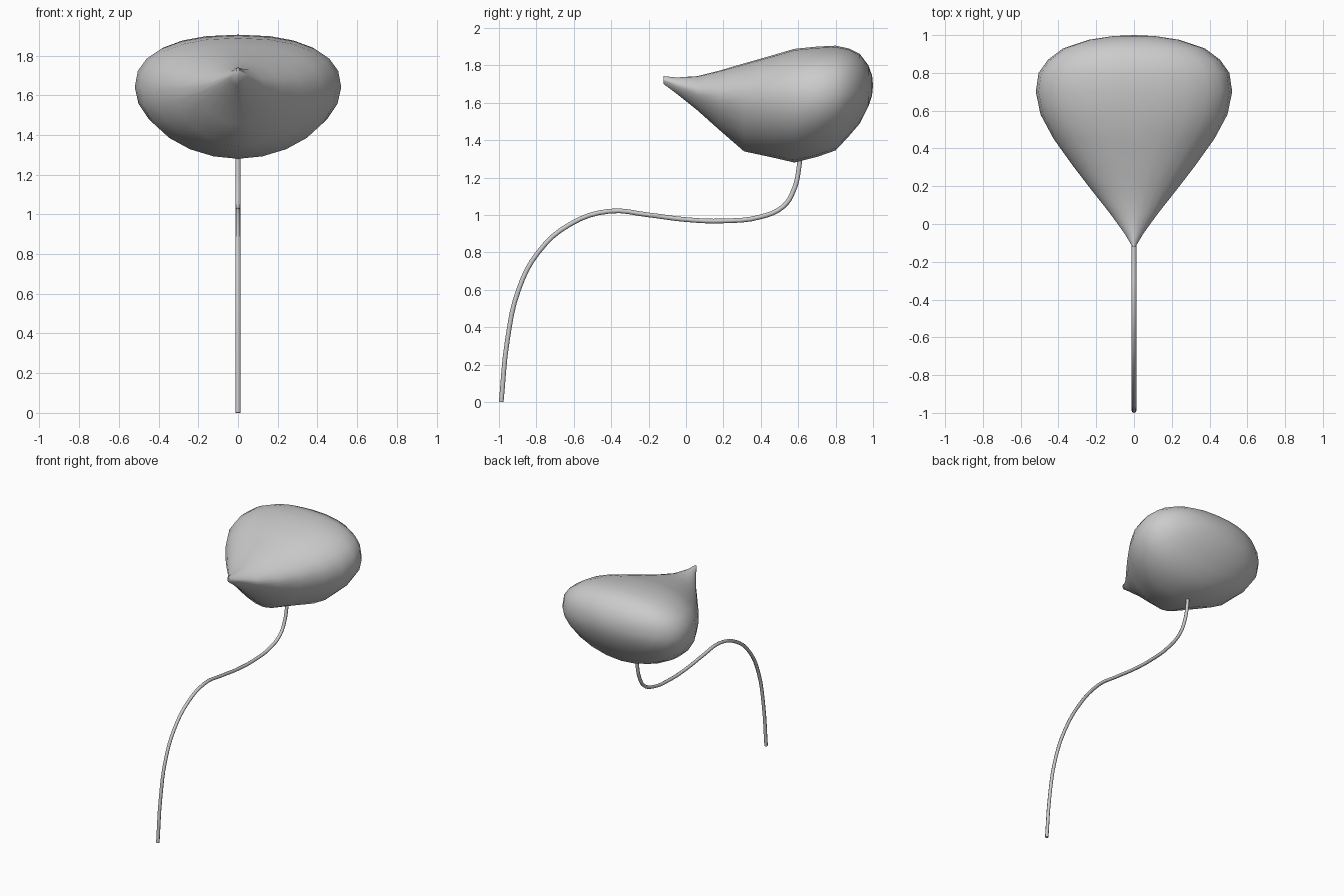
import bpy, bmesh, math

cube = bpy.data.objects.get("Cube")
if cube:
    bpy.data.objects.remove(cube, do_unlink=True)

grey = bpy.data.materials.new("light_grey")
grey.use_nodes = True
colour = (0.6, 0.6, 0.6, 1)
grey.diffuse_color = colour
grey.node_tree.nodes["Principled BSDF"].inputs["Base Color"].default_value = colour


def finish(obj, angle):
    bpy.ops.object.select_all(action='DESELECT')
    obj.select_set(True)
    bpy.context.view_layer.objects.active = obj
    if obj.type == 'CURVE':
        bpy.ops.object.convert(target='MESH')
    bpy.ops.object.shade_smooth_by_angle(angle=math.radians(angle))


# Balloon body: sections along y as (y, half width, bottom, widest height, top)
sections = [
    (-0.12, 0.008, 1.70, 1.72, 1.742),
    (-0.05, 0.05, 1.648, 1.695, 1.735),
    (0.06, 0.13, 1.56, 1.66, 1.742),
    (0.18, 0.225, 1.453, 1.64, 1.772),
    (0.31, 0.325, 1.34, 1.63, 1.81),
    (0.45, 0.425, 1.31, 1.63, 1.85),
    (0.58, 0.495, 1.28, 1.63, 1.888),
    (0.70, 0.52, 1.31, 1.64, 1.90),
    (0.80, 0.505, 1.345, 1.65, 1.905),
    (0.87, 0.455, 1.42, 1.66, 1.89),
    (0.93, 0.375, 1.49, 1.67, 1.86),
    (0.975, 0.24, 1.58, 1.68, 1.80),
    (0.995, 0.11, 1.64, 1.69, 1.745),
]
SIDES = 24


def power(value, exponent):
    return math.copysign(abs(value) ** exponent, value)


bm = bmesh.new()
rings = []
for y, half, low, mid, high in sections:
    # pinched near the nose, rounder towards the back
    blend = min(1, max(0, (y + 0.12) / 0.7))
    ring = []
    for i in range(SIDES):
        a = 2 * math.pi * i / SIDES
        up = math.sin(a) >= 0
        e = 1.25 - 0.4 * blend if up else 1.3 - 0.27 * blend
        height = high - mid if up else mid - low
        ring.append(bm.verts.new((half * power(math.cos(a), e), y,
                                  mid + height * power(math.sin(a), e))))
    rings.append(ring)
for a, b in zip(rings, rings[1:]):
    for i in range(SIDES):
        j = (i + 1) % SIDES
        bm.faces.new((a[i], a[j], b[j], b[i]))
bm.faces.new(rings[0])
back = bm.verts.new((0, 1.0, 1.69))
for i in range(SIDES):
    bm.faces.new((rings[-1][i], rings[-1][(i + 1) % SIDES], back))
bmesh.ops.recalc_face_normals(bm, faces=bm.faces)
mesh = bpy.data.meshes.new("balloon_body")
bm.to_mesh(mesh)
bm.free()
body = bpy.data.objects.new("balloon_body", mesh)
bpy.context.collection.objects.link(body)
mesh.materials.append(grey)
finish(body, 60)

# Trailing string: a round tube swept along a winding path
path = [(-0.988, 0), (-0.955, 0.33), (-0.895, 0.6), (-0.79, 0.8), (-0.62, 0.95),
        (-0.41, 1.02), (-0.2, 1.0), (0, 0.975), (0.2, 0.968), (0.4, 0.99),
        (0.52, 1.045), (0.575, 1.13), (0.605, 1.26), (0.61, 1.33)]
curve = bpy.data.curves.new("string", 'CURVE')
curve.dimensions = '3D'
curve.bevel_depth = 0.0125
curve.bevel_resolution = 2
curve.resolution_u = 4
curve.use_fill_caps = True
spline = curve.splines.new('BEZIER')
spline.bezier_points.add(len(path) - 1)
for point, (y, z) in zip(spline.bezier_points, path):
    point.co = (0, y, z)
    point.handle_left_type = point.handle_right_type = 'AUTO'
curve.materials.append(grey)
string = bpy.data.objects.new("string", curve)
bpy.context.collection.objects.link(string)
finish(string, 60)
